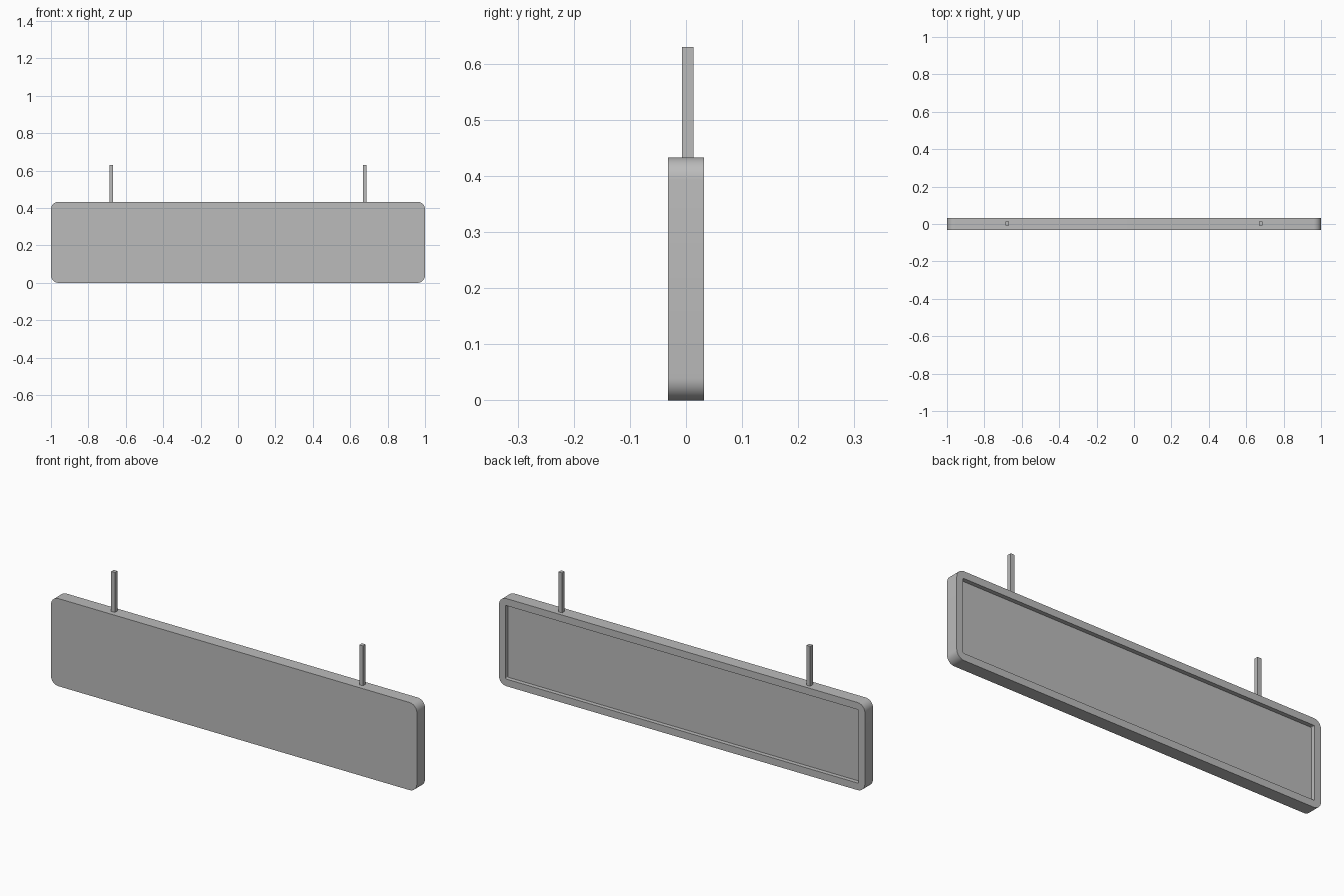
import bpy
import bmesh
from math import cos, sin, pi, radians

cube = bpy.data.objects.get("Cube")
if cube:
    bpy.data.objects.remove(cube, do_unlink=True)

WIDTH, HEIGHT, RADIUS = 2.0, 0.433, 0.04
FRONT, BACK = -0.032, 0.032
RIM, RECESS = 0.035, 0.021
ARC_STEPS = 8

grey = bpy.data.materials.new("plain grey")
grey.use_nodes = True
colour = (0.5, 0.5, 0.5, 1)
grey.diffuse_color = colour
grey.node_tree.nodes["Principled BSDF"].inputs["Base Color"].default_value = colour


def add_object(name, bm):
    bmesh.ops.recalc_face_normals(bm, faces=bm.faces)
    mesh = bpy.data.meshes.new(name)
    bm.to_mesh(mesh)
    bm.free()
    mesh.materials.append(grey)
    obj = bpy.data.objects.new(name, mesh)
    bpy.context.collection.objects.link(obj)
    return obj


def rounded_loop(bm, inset, y):
    """Ring of vertices around a rounded rectangle, shrunk by inset."""
    ring = []
    cx, cz = WIDTH / 2 - RADIUS, HEIGHT / 2 - RADIUS
    r = RADIUS - inset
    for corner, (sx, sz) in enumerate([(1, 1), (-1, 1), (-1, -1), (1, -1)]):
        for i in range(ARC_STEPS + 1):
            a = (corner + i / ARC_STEPS) * pi / 2
            ring.append(bm.verts.new((sx * cx + r * cos(a), y,
                                      HEIGHT / 2 + sz * cz + r * sin(a))))
    return ring


# Sign panel: flat front, rounded corners, shallow recess inside a back rim
bm = bmesh.new()
rings = [rounded_loop(bm, inset, y) for inset, y in
         [(0, FRONT), (0, BACK), (RIM, BACK), (RIM, BACK - RECESS)]]
for a, b in zip(rings, rings[1:]):
    for i in range(len(a)):
        j = (i + 1) % len(a)
        bm.faces.new((a[i], a[j], b[j], b[i]))
bm.faces.new(rings[0])
bm.faces.new(rings[-1])
panel = add_object("sign_panel", bm)
bpy.ops.object.select_all(action="DESELECT")
panel.select_set(True)
bpy.context.view_layer.objects.active = panel
bpy.ops.object.shade_smooth_by_angle(angle=radians(30))

# Square hanging rods on the top edge
ROD, ROD_TOP = 0.02, 0.63
for side, x in (("left", 0.678), ("right", -0.678)):
    bm = bmesh.new()
    bmesh.ops.create_cube(bm, size=1)
    bmesh.ops.scale(bm, vec=(ROD, ROD, ROD_TOP - HEIGHT), verts=bm.verts)
    bmesh.ops.translate(bm, vec=(x, 0.003, (ROD_TOP + HEIGHT) / 2), verts=bm.verts)
    add_object(side + "_hanging_rod", bm)
